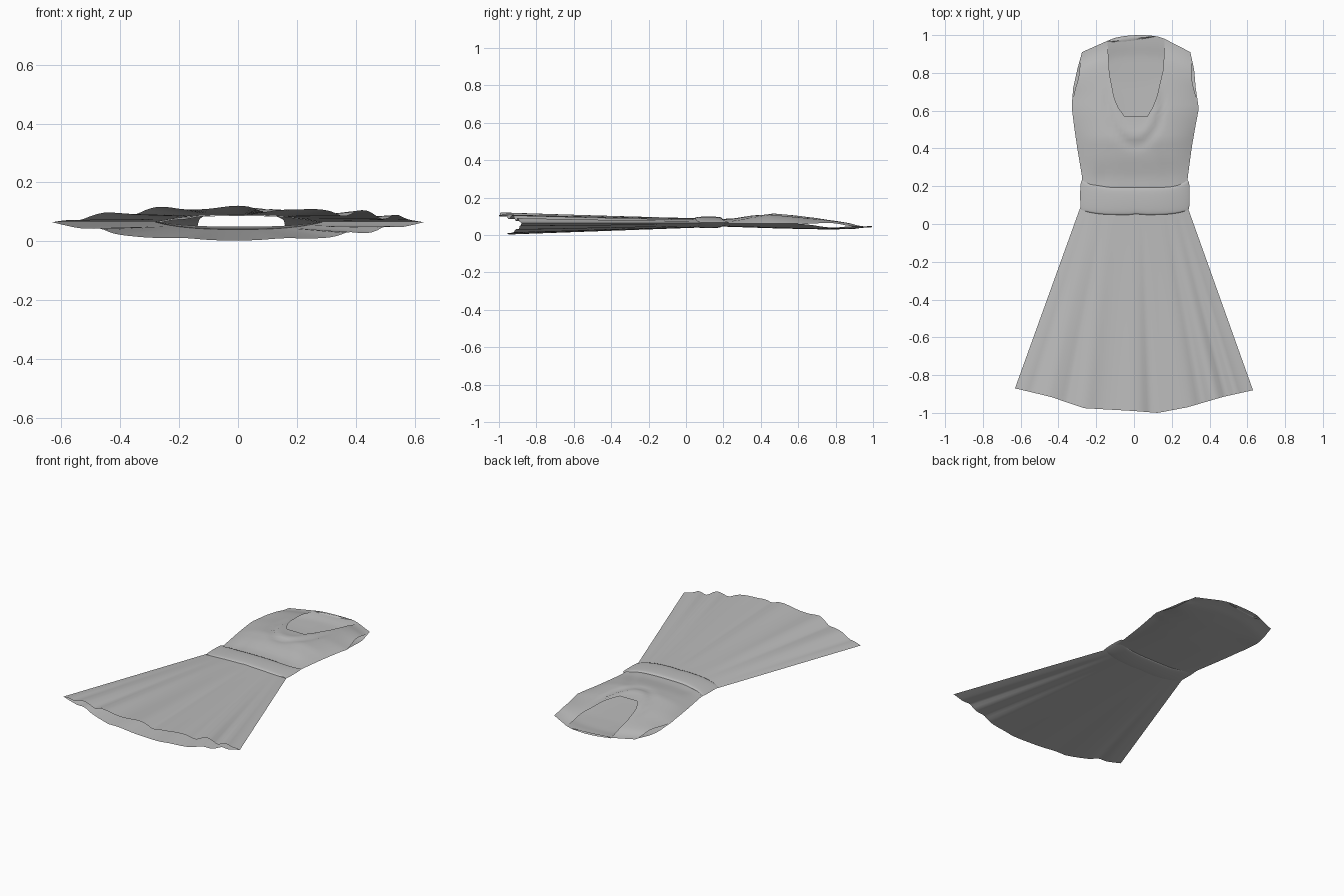
import bpy, bmesh, math

cube = bpy.data.objects.get("Cube")
if cube:
    bpy.data.objects.remove(cube)

fabric = bpy.data.materials.new("grey_fabric")
fabric.use_nodes = True
GREY = (0.5, 0.5, 0.5, 1)
fabric.diffuse_color = GREY
fabric.node_tree.nodes["Principled BSDF"].inputs["Base Color"].default_value = GREY


def lerp(a, b, t):
    return a + (b - a) * t


def table(points, x):
    """Eased interpolation through (x, value) pairs."""
    if x <= points[0][0]:
        return points[0][1]
    for (x0, v0), (x1, v1) in zip(points, points[1:]):
        if x <= x1:
            return lerp(v0, v1, (x - x0) / (x1 - x0))
    return points[-1][1]


def bump(x, centre, width):
    return math.exp(-((x - centre) / width) ** 2)


def sheet(bm, cols, rows, point, keep=lambda i, j: True, flip=False):
    """Grid of cloth; point(i, j) places each corner."""
    grid = [[bm.verts.new(point(i, j)) for i in range(cols + 1)] for j in range(rows + 1)]
    for j in range(rows):
        for i in range(cols):
            if keep(i, j):
                quad = [grid[j][i], grid[j][i + 1], grid[j + 1][i + 1], grid[j + 1][i]]
                bm.faces.new(quad[::-1] if flip else quad)


def finish(name, bm, angle):
    bmesh.ops.remove_doubles(bm, verts=bm.verts, dist=0.0005)
    loose = [v for v in bm.verts if not v.link_faces]
    bmesh.ops.delete(bm, geom=loose, context="VERTS")
    mesh = bpy.data.meshes.new(name)
    bm.to_mesh(mesh)
    bm.free()
    obj = bpy.data.objects.new(name, mesh)
    bpy.context.collection.objects.link(obj)
    mesh.materials.append(fabric)
    bpy.ops.object.select_all(action="DESELECT")
    obj.select_set(True)
    bpy.context.view_layer.objects.active = obj
    bpy.ops.object.shade_smooth_by_angle(angle=math.radians(angle))


# Skirt: two flared sheets joined at the side seams, with folds growing to the hem
HEM = [(-1, -.87), (-.7, -.915), (-.42, -.975), (0, -.99), (.2, -1), (.45, -.97), (.75, -.915), (1, -.88)]
SKIRT_COLS, SKIRT_ROWS = 72, 20
FRONT_FOLDS = [(-.72, .07, .008), (-.42, .1, .014), (0, .13, .013), (.42, .1, .006),
               (.68, .06, .014), (.86, .04, .012), (-.56, .05, -.01), (.14, .05, -.012),
               (.57, .05, -.014), (.78, .04, -.012), (-.86, .05, -.008)]
BACK_FOLDS = [(-.75, .06, .012), (-.3, .12, .006), (.25, .12, .006), (.6, .06, .012), (.8, .05, .014)]


def skirt_point(side):
    def point(i, j):
        u = 2 * i / SKIRT_COLS - 1
        t = j / SKIRT_ROWS
        edge = 1 - abs(u) ** 2.6
        hem = table(HEM, u) + (0.045 * edge if side < 0 else 0)
        x = u * lerp(.28, .63, t)
        y = lerp(.1, hem, t)
        folds = FRONT_FOLDS if side > 0 else BACK_FOLDS
        wave = sum(a * bump(u, c, w) for c, w, a in folds) * t ** 1.3
        z = .065 + side * edge * lerp(.024, .043 if side > 0 else .062, t)
        z += wave * min(1, edge * 3)
        return x, y, max(z, 0)
    return point


bm = bmesh.new()
for side in (1, -1):
    sheet(bm, SKIRT_COLS, SKIRT_ROWS, skirt_point(side), flip=side > 0)
finish("skirt", bm, 50)

# Waistband: soft padded band wrapped round the waist
BAND_COLS, BAND_ROWS = 28, 12


def band_point(side):
    def point(i, j):
        u = -math.cos(math.pi * i / BAND_COLS)
        t = j / BAND_ROWS
        roll = math.sin(math.pi * t) ** .5
        bottom = .047 + .025 * u ** 4 + .008 * bump(u, .05, .06)
        top = .193 + .038 * abs(u) ** 6 + .006 * bump(u, -.7, .15)
        x = u * (.276 + .014 * roll) + .005
        y = lerp(bottom, top, .5 - .5 * math.cos(math.pi * t))
        edge = (1 - abs(u) ** 2.6) ** .8
        z = .068 + side * edge * (.018 + .013 * roll)
        return x, y, z
    return point


bm = bmesh.new()
for side in (1, -1):
    sheet(bm, BAND_COLS, BAND_ROWS, band_point(side), flip=side < 0)
finish("waistband", bm, 60)

# Bodice: the neckline edges are seams that carry on down the front
PANEL, MIDDLE, LOW, HIGH = 12, 8, 16, 18
COLS = 2 * PANEL + MIDDLE
LEFT = [(.17, -.27), (.25, -.275), (.4, -.3), (.5, -.315), (.62, -.33), (.72, -.322), (.82, -.3), (.91, -.275)]
RIGHT = [(.17, .28), (.25, .285), (.4, .305), (.5, .322), (.61, .343), (.72, .327), (.82, .318), (.91, .298)]
NECK_L = [(.57, -.05), (.62, -.085), (.67, -.105), (.8, -.13), (.97, -.14)]
NECK_R = [(.57, .07), (.62, .1), (.67, .12), (.82, .155), (.98, .163)]
FRONT_Z = [(.17, .086), (.25, .088), (.35, .104), (.45, .113), (.6, .101), (.8, .077), (.9, .06), (.98, .042)]
BACK_Z = [(.17, .046), (.5, .035), (.75, .03), (.9, .032), (1, .04)]


def bodice_point(side):
    def point(i, j):
        high = max(0, j - LOW) / HIGH
        y_out = lerp(.17, .57, j / LOW) if j <= LOW else lerp(.57, .91, high)
        y_in = lerp(.57, .98, high) if high else y_out
        arm = bump(y_out, .77, .09)
        inset = .016 * arm if side > 0 else 0
        left, right = table(LEFT, y_out) + inset, table(RIGHT, y_out) - inset
        nl, nr = table(NECK_L, y_in), table(NECK_R, y_in)
        if i <= PANEL:
            k = i / PANEL
            x, y = lerp(left, nl, k), lerp(y_out, y_in - .01 * high, k)
        elif i < PANEL + MIDDLE:
            k = (i - PANEL) / MIDDLE
            x = lerp(nl, nr, k)
            y = y_in + high * (lerp(-.01, 0, k) + .025 * math.sin(math.pi * k) ** .6)
        else:
            k = (i - PANEL - MIDDLE) / PANEL
            x, y = lerp(nr, right, k), lerp(y_in, y_out, k)
        u = 2 * (x - left) / (right - left) - 1
        edge = 1 - min(1, abs(u)) ** 3
        seam = lerp(.062, .046, high)
        z = lerp(seam, table(FRONT_Z if side > 0 else BACK_Z, y), edge)
        # armhole gap, closing again at the shoulder
        z += side * .012 * arm * (1 - edge)
        shoulder = max(0, (high - .75) / .25)
        z = lerp(z, .042 + .006 * abs(u), shoulder)
        if side > 0:
            # draped cowl folds beneath the neckline
            ring = math.hypot((x - .005) / .145, (y - .66) / .24)
            drape = bump(ring, 1.0, .1) * (y < .72) * min(1, max(0, (.72 - y) / .1))
            z -= .007 * drape
            z += .004 * bump(ring, .8, .12) * (1 - high)
            z -= .005 * bump(x, -.18, .03) * bump(y, .22, .07)
            z -= .004 * bump(x + .4 * (y - .3), .17, .03) * bump(y, .3, .1)
        return x, y, z
    return point


bm = bmesh.new()
sheet(bm, COLS, LOW + HIGH, bodice_point(1),
      keep=lambda i, j: j < LOW or not PANEL <= i < PANEL + MIDDLE)
sheet(bm, COLS, LOW + HIGH, bodice_point(-1), flip=True)
finish("bodice", bm, 50)

# Collar: narrow back neck facing turned over the top edge
bm = bmesh.new()


def collar_point(i, j):
    k = i / 10
    x = lerp(-.14, .11, k)
    y = lerp(.97, .995, k) + .012 * math.sin(math.pi * k)
    drop = lerp(.005, .035, math.sin(math.pi * k) ** .7) * (1 - k * .4)
    return x, y - drop * j / 2, .043 + .006 * math.sin(math.pi * j / 2) - .004 * j / 2


sheet(bm, 10, 2, collar_point, flip=True)
finish("collar_facing", bm, 50)
